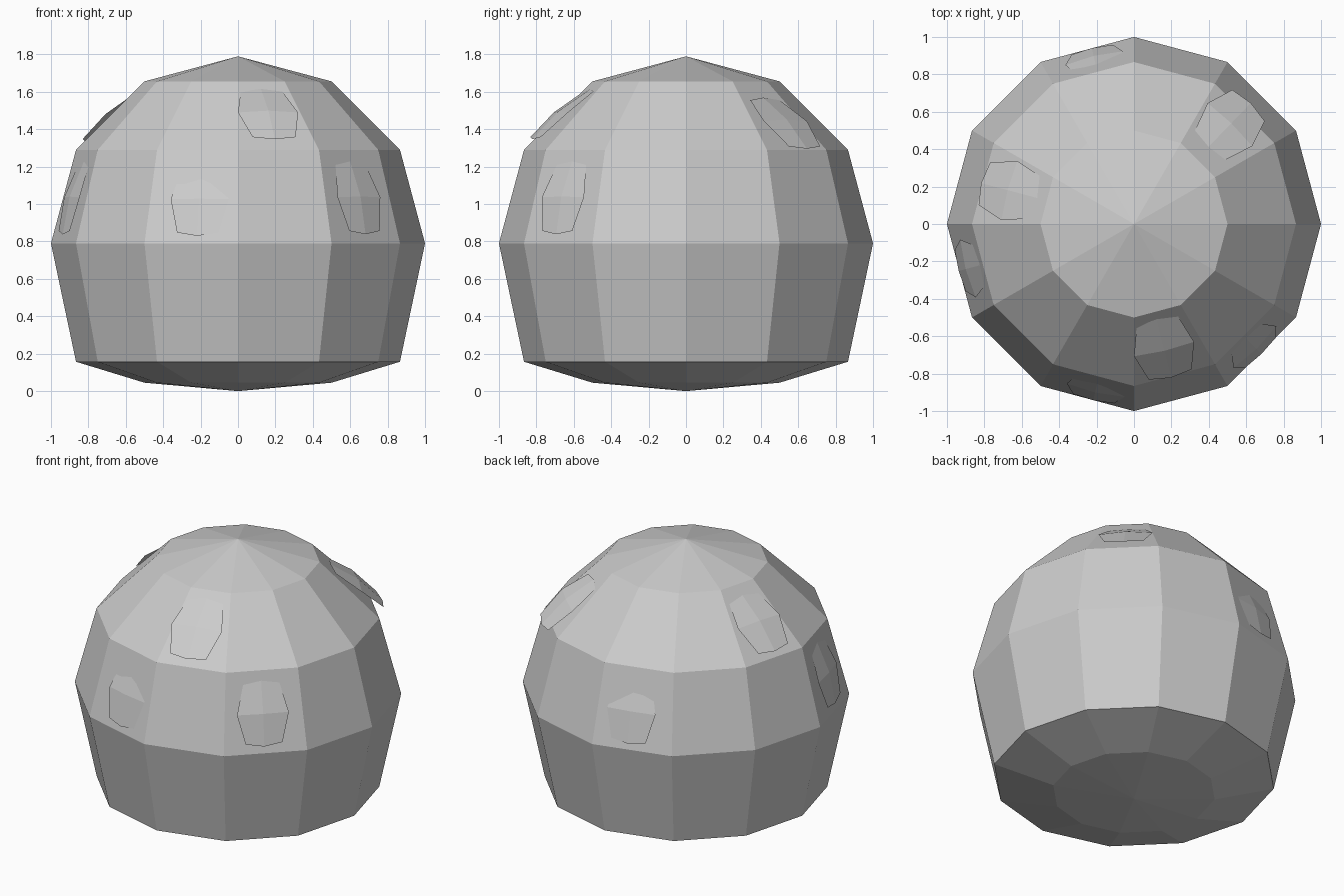
import bpy, bmesh
from math import radians, sin, cos
from mathutils import Vector

if "Cube" in bpy.data.objects:
    bpy.data.objects.remove(bpy.data.objects["Cube"])

CENTRE_Z = 0.79
SIDES = 12


def add_object(name, bm):
    bmesh.ops.recalc_face_normals(bm, faces=bm.faces[:])
    mesh = bpy.data.meshes.new(name)
    bm.to_mesh(mesh)
    bm.free()
    obj = bpy.data.objects.new(name, mesh)
    bpy.context.collection.objects.link(obj)
    return obj


# Dome body: faceted sphere with a squashed underside
bm = bmesh.new()
profile = [(0.5, 0.045), (0.866, 0.157), (1.0, 0.79), (0.866, 1.29), (0.5, 1.656)]
rings = []
for r, z in profile:
    rings.append([bm.verts.new((r * cos(radians(30 * i)), r * sin(radians(30 * i)), z))
                  for i in range(SIDES)])
bottom = bm.verts.new((0, 0, 0))
top = bm.verts.new((0, 0, 1.79))
for i in range(SIDES):
    j = (i + 1) % SIDES
    for a, b in zip(rings, rings[1:]):
        bm.faces.new((a[i], a[j], b[j], b[i]))
    bm.faces.new((bottom, rings[0][j], rings[0][i]))
    bm.faces.new((top, rings[-1][i], rings[-1][j]))
add_object("dome_body", bm)


# Spots: thin curved 2x2 patches with rounded corners, lifted at the lower lip
def add_spot(name, azimuth, latitude, radius, tilt):
    az, lat = radians(azimuth), radians(latitude)
    normal = Vector((cos(az) * cos(lat), sin(az) * cos(lat), sin(lat)))
    right = Vector((-sin(az), cos(az), 0))
    up = normal.cross(right)
    bm = bmesh.new()
    grid = []
    for row in (-1, 0, 1):
        line = []
        for col in (-1, 0, 1):
            corner = row and col
            u = col * (0.12 if corner else 0.168)
            v = row * (0.195 if corner else 0.215)
            direction = (normal + right * u + up * v).normalized()
            p = direction * (radius - tilt * v)
            line.append(bm.verts.new(p + Vector((0, 0, CENTRE_Z))))
        grid.append(line)
    for r in range(2):
        for c in range(2):
            bm.faces.new((grid[r][c], grid[r][c + 1], grid[r + 1][c + 1], grid[r + 1][c]))
    obj = add_object(name, bm)
    # keep the single-sided patch facing outwards
    if obj.data.polygons[0].normal.dot(normal) < 0:
        obj.data.flip_normals()


for n, (az, lat, radius, tilt) in enumerate([
        (-45.5, 15, 0.968, 0.03), (-103, 14.5, 0.955, 0.06),
        (195, 15, 0.965, 0.03), (103.5, 14.5, 0.955, 0.06)], 1):
    add_spot(f"lower_spot_{n}", az, lat, radius, tilt)
for n, (az, lat, radius, tilt) in enumerate([
        (46, 41.5, 1.0, 0.15), (165, 45, 0.99, 0.08), (-76.5, 45.5, 0.995, 0.08)], 1):
    add_spot(f"upper_spot_{n}", az, lat, radius, tilt)
